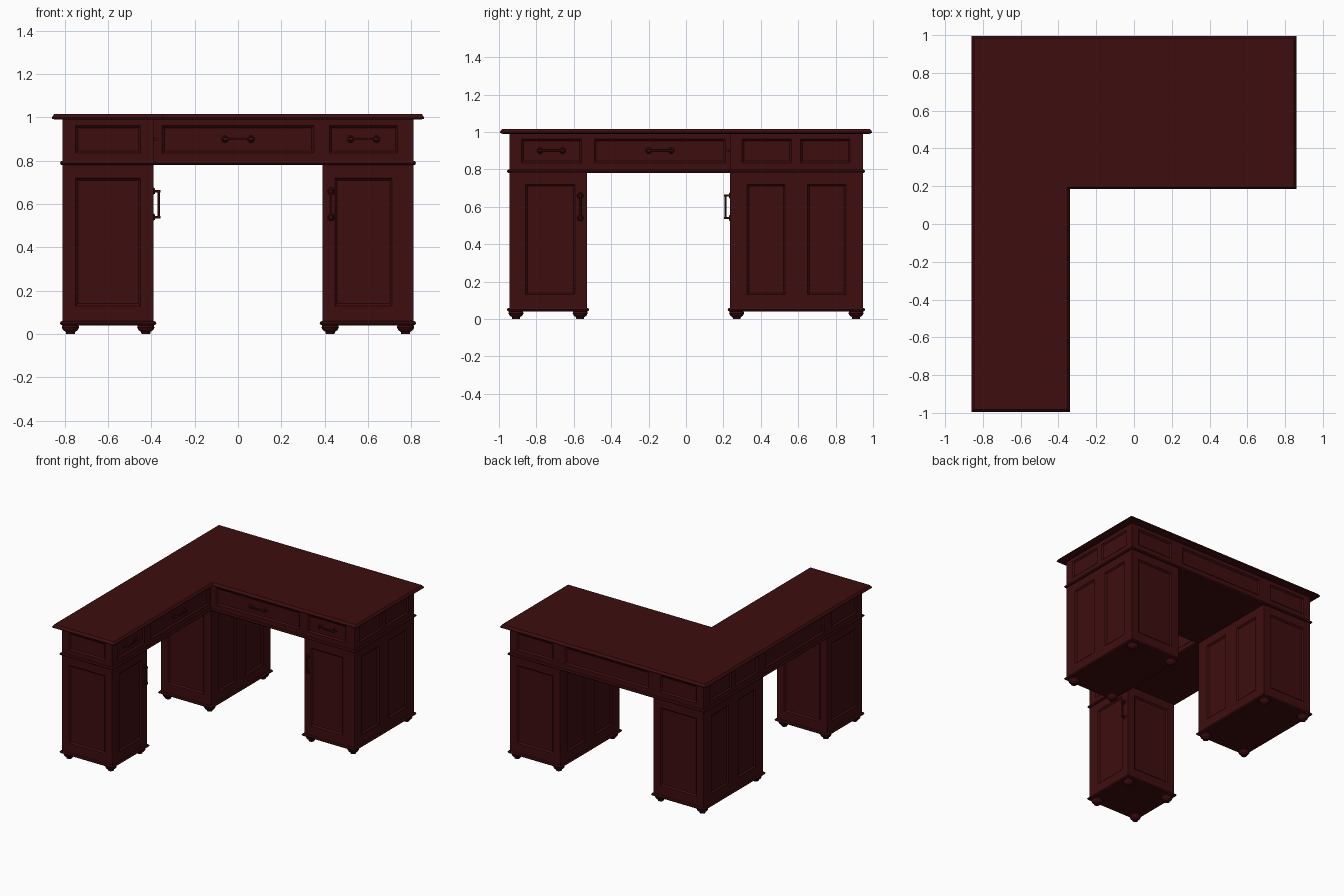
import bpy, bmesh, math
from mathutils import Matrix, Vector

old = bpy.data.objects.get("Cube")
if old:
    bpy.data.objects.remove(old)

wood = bpy.data.materials.new("dark_mahogany")
wood.use_nodes = True
COLOUR = (0.048, 0.004, 0.0048, 1)
wood.diffuse_color = COLOUR
wood.node_tree.nodes["Principled BSDF"].inputs["Base Color"].default_value = COLOUR


def finish(bm, name, smooth=False):
    bmesh.ops.recalc_face_normals(bm, faces=bm.faces)
    mesh = bpy.data.meshes.new(name)
    bm.to_mesh(mesh)
    bm.free()
    mesh.materials.append(wood)
    obj = bpy.data.objects.new(name, mesh)
    bpy.context.collection.objects.link(obj)
    if smooth:
        bpy.ops.object.select_all(action='DESELECT')
        obj.select_set(True)
        bpy.context.view_layer.objects.active = obj
        bpy.ops.object.shade_smooth_by_angle(angle=math.radians(40))
    return obj


def offset(outline, d):
    """Move every edge of a square-cornered anticlockwise outline out by d."""
    pts = [Vector(p) for p in outline]
    moved = []
    for i, p in enumerate(pts):
        a = (p - pts[i - 1]).normalized()
        b = (pts[(i + 1) % len(pts)] - p).normalized()
        moved.append(p + d * Vector((a.y + b.y, -a.x - b.x)))
    return moved


def prism(name, outline, levels):
    """Stack the outline through (height, offset) levels and cap both ends."""
    bm = bmesh.new()
    rings = [[bm.verts.new((*p, z)) for p in offset(outline, d)] for z, d in levels]
    for low, high in zip(rings, rings[1:]):
        for i in range(len(low)):
            bm.faces.new((low[i - 1], low[i], high[i], high[i - 1]))
    bm.faces.new(rings[0][::-1])
    bm.faces.new(rings[-1])
    return finish(bm, name)


def facing(side, x, y, z):
    """Frame on a wall; side counts quarter turns from the front (-y)."""
    return Matrix.Translation((x, y, z)) @ Matrix.Rotation(side * math.pi / 2, 4, 'Z')


def carve(obj, panels):
    """Sink bevel-edged panels (side, x, y, width, bottom, top) into obj."""
    bm = bmesh.new()
    for side, x, y, width, bottom, top in panels:
        rings = []
        for depth, grow in ((-0.01, 0.01), (0.01, -0.01)):
            w, h = width / 2 + grow, (top - bottom) / 2 + grow
            frame = facing(side, x, y, (top + bottom) / 2)
            rings.append([bm.verts.new(frame @ Vector((sx * w, depth, sz * h)))
                          for sx, sz in ((-1, -1), (1, -1), (1, 1), (-1, 1))])
        for i in range(4):
            bm.faces.new((rings[0][i - 1], rings[0][i], rings[1][i], rings[1][i - 1]))
        bm.faces.new(rings[0])
        bm.faces.new(rings[1])
    cutter = finish(bm, "panel_cutter")
    cutter.hide_render = True
    mod = obj.modifiers.new("panels", 'BOOLEAN')
    mod.operation, mod.solver, mod.object = 'DIFFERENCE', 'EXACT', cutter
    bpy.context.view_layer.objects.active = obj
    bpy.ops.object.modifier_apply(modifier=mod.name)
    bpy.data.objects.remove(cutter)


def handle(name, side, x, y, z, upright=False):
    """Bar handle on two posts with round rosettes."""
    bm = bmesh.new()
    frame = facing(side, x, y, z)
    if upright:
        frame = frame @ Matrix.Rotation(math.pi / 2, 4, 'Y')

    def rod(r1, r2, depth, place):
        bmesh.ops.create_cone(bm, cap_ends=True, segments=12, radius1=r1,
                              radius2=r2, depth=depth, matrix=frame @ place)
    along = Matrix.Rotation(math.pi / 2, 4, 'Y')
    outward = Matrix.Rotation(math.pi / 2, 4, 'X')
    rod(0.005, 0.005, 0.13, Matrix.Translation((0, -0.024, 0)) @ along)
    for s in (-1, 1):
        rod(0.006, 0.006, 0.026, Matrix.Translation((s * 0.06, -0.012, 0)) @ outward)
        rod(0.017, 0.012, 0.006, Matrix.Translation((s * 0.06, -0.003, 0)) @ outward)
        rod(0.009, 0.009, 0.012, Matrix.Translation((s * 0.06, -0.024, 0)) @ along)
    finish(bm, name, True)


def foot(name, x, y):
    """Turned bun foot."""
    bm = bmesh.new()
    profile = ((0, 0), (0.02, 0), (0.022, 0.01), (0.034, 0.018), (0.04, 0.03), (0.036, 0.045))
    verts = [bm.verts.new((r, 0, z)) for r, z in profile]
    edges = [bm.edges.new(pair) for pair in zip(verts, verts[1:])]
    bmesh.ops.spin(bm, geom=verts + edges, cent=(0, 0, 0), axis=(0, 0, 1),
                   angle=math.tau, steps=20)
    bmesh.ops.remove_doubles(bm, verts=bm.verts, dist=0.0001)
    bmesh.ops.translate(bm, verts=bm.verts, vec=(x, y, 0))
    finish(bm, name, True)


def moulding(name, outline, z):
    """Half-round bead around an outline."""
    prism(name, outline, [(z - 0.01, 0), (z - 0.008, 0.008), (z, 0.013),
                          (z + 0.008, 0.008), (z + 0.01, 0)])


# Main dimensions
W, D = 0.81, 0.945          # half width and half depth of the carcass
IN, WING = 0.39, 0.235      # inner wall of the pedestals, front of the back wing
FRONT = -0.53               # back wall of the front pedestal
RAIL, TOP = 0.785, 0.99
LOW, HIGH = 0.13, 0.72      # door panel heights
mid_x, mid_y = (W + IN) / 2, (D + WING) / 2
front_y = (FRONT - D) / 2


def rect(x0, x1, y0, y1):
    return [(x0, y0), (x1, y0), (x1, y1), (x0, y1)]


def pair(side, x):
    """Two side-by-side panels on a deep pedestal wall."""
    return [(side, x, y, 0.205, LOW, HIGH) for y in (0.428, 0.752)]


def tall(side, x, y, width=0.30):
    return (side, x, y, width, LOW, HIGH)


# Pedestals with panelled walls, base moulding and feet
pedestals = {
    "front_pedestal": ((-W, -IN, -D, FRONT),
                       [tall(0, -mid_x, -D), tall(1, -IN, -0.725, 0.265),
                        tall(2, -mid_x, FRONT), tall(3, -W, front_y)]),
    "corner_pedestal": ((-W, -IN, WING, D),
                        [tall(0, -mid_x, WING), tall(2, -mid_x, D)]
                        + pair(1, -IN) + pair(3, -W)),
    "left_pedestal": ((IN, W, WING, D),
                      [tall(0, 0.58, WING, 0.265), tall(2, mid_x, D)]
                      + pair(1, W) + pair(3, IN)),
}
for name, (bounds, panels) in pedestals.items():
    box = prism(name, rect(*bounds), [(0.045, 0), (RAIL, 0)])
    carve(box, panels)
    moulding(name + "_base", rect(*bounds), 0.05)
    x0, x1, y0, y1 = bounds
    for i, (x, y) in enumerate(offset(rect(*bounds), -0.036)):
        foot(f"{name}_foot_{i + 1}", x, y)

# L-shaped drawer case above the pedestals
ell = [(-W, -D), (-IN, -D), (-IN, WING), (W, WING), (W, D), (-W, D)]
case = prism("drawer_case", ell, [(RAIL, 0), (TOP, 0)])
drawers = [(0, 0, WING, 0.70), (0, 0.58, WING, 0.315),
           (1, -IN, -0.14, 0.70), (1, -IN, -0.72, 0.32)]
friezes = [(0, -mid_x, -D, 0.30), (2, mid_x, D, 0.30), (2, 0, D, 0.70),
           (2, -mid_x, D, 0.30), (3, -W, -0.14, 0.70), (3, -W, front_y, 0.30)]
friezes += [(side, x, y, 0.265) for side, x in ((1, W), (3, -W)) for y in (0.432, 0.745)]
carve(case, [(*p, 0.835, 0.962) for p in drawers + friezes])
moulding("case_moulding", ell, 0.79)

# Table top with a sloped, overhanging edge
prism("table_top", ell, [(TOP, 0.035), (0.994, 0.048), (1.0, 0.05),
                         (1.006, 0.046), (1.017, 0.038)])

# Handles on drawers and doors
for i, (side, x, y, width) in enumerate(drawers):
    inward = Vector((0, 0.01)) if side == 0 else Vector((-0.01, 0))
    handle(f"drawer_handle_{i + 1}", side, x + inward.x, y + inward.y, 0.9)
handle("left_door_handle", 0, 0.43, WING, 0.6, True)
handle("front_door_handle", 1, -IN, -0.565, 0.6, True)
